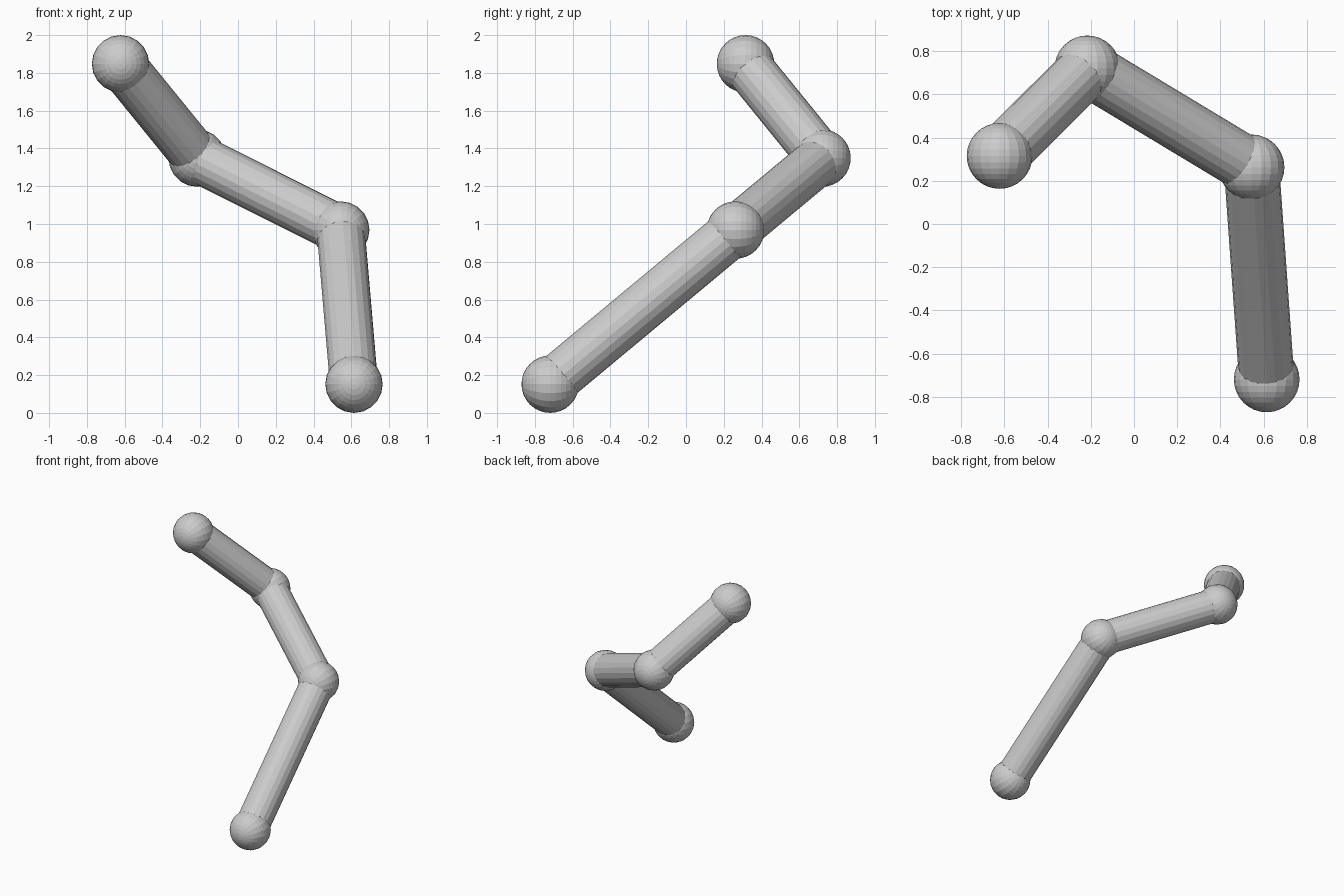
import bpy
from math import pi
from mathutils import Vector

if "Cube" in bpy.data.objects:
    bpy.data.objects.remove(bpy.data.objects["Cube"])

BALL_R, ROD_R = 0.152, 0.128
JOINTS = [Vector(p) for p in [
    (0.614, -0.719, 0.152),
    (0.544, 0.262, 0.968),
    (-0.216, 0.72, 1.349),
    (-0.622, 0.315, 1.848)]]

# Ball joints, poles pointing front to back
for i, p in enumerate(JOINTS):
    bpy.ops.mesh.primitive_uv_sphere_add(segments=20, ring_count=16, radius=BALL_R,
                                         location=p, rotation=(pi / 2, 0, 0))
    bpy.context.object.name = f"ball_joint_{i + 1}"

# Rods running from ball centre to ball centre
for i, (a, b) in enumerate(zip(JOINTS, JOINTS[1:])):
    d = b - a
    bpy.ops.mesh.primitive_cylinder_add(vertices=20, radius=ROD_R, depth=d.length,
                                        location=(a + b) / 2,
                                        rotation=d.to_track_quat('Z', 'Y').to_euler())
    bpy.context.object.name = f"rod_{i + 1}"
